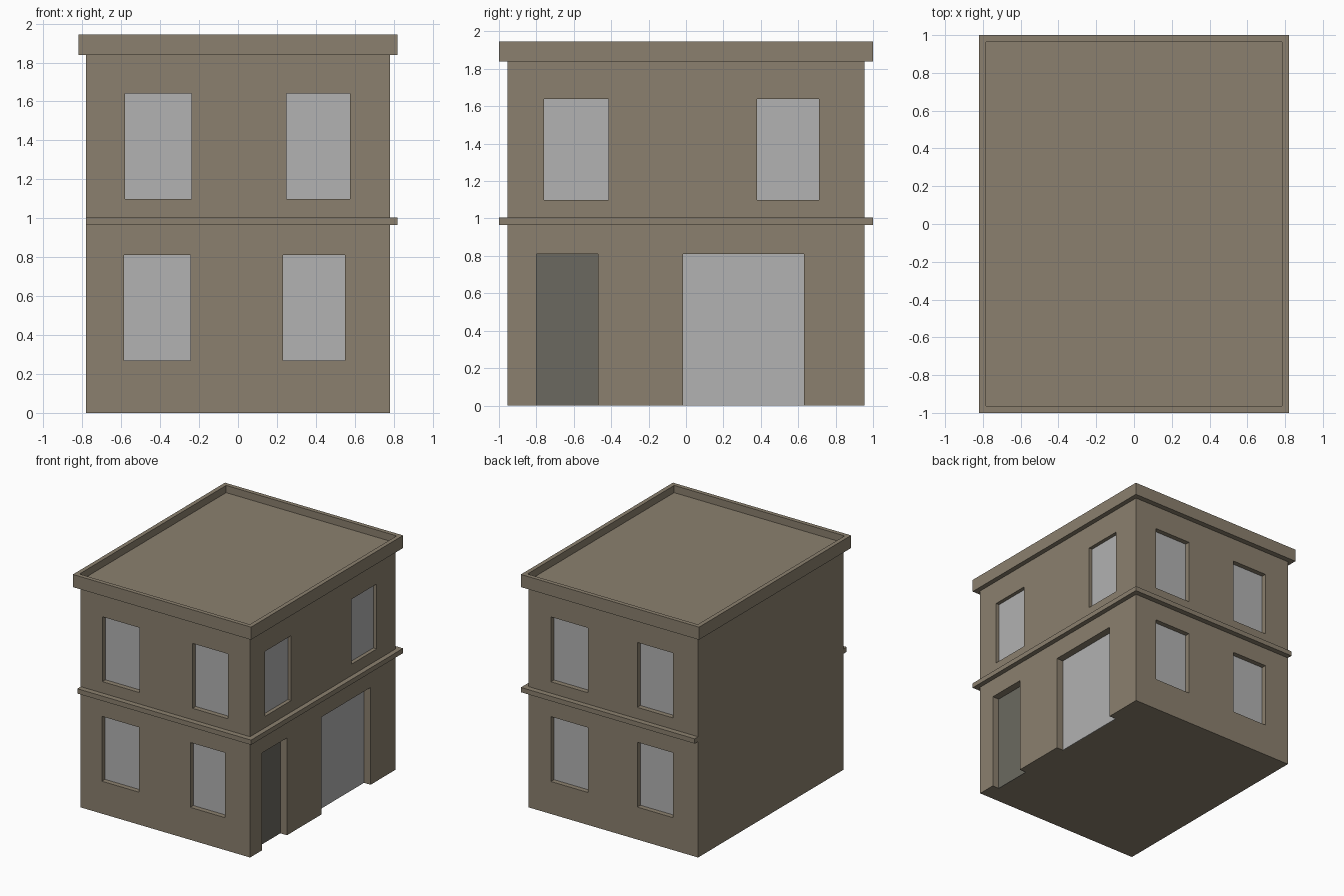
import bpy
import bmesh
from mathutils import Vector

cube = bpy.data.objects.get("Cube")
if cube:
    bpy.data.objects.remove(cube, do_unlink=True)


def material(name, rgb):
    m = bpy.data.materials.new(name)
    m.use_nodes = True
    m.diffuse_color = (*rgb, 1)
    m.node_tree.nodes["Principled BSDF"].inputs["Base Color"].default_value = (*rgb, 1)
    return m


STONE = material("tan_stone", (0.258, 0.216, 0.156))
GLASS = material("pale_grey_glass", (0.445, 0.445, 0.445))
DOOR = material("dark_grey_door", (0.147, 0.141, 0.117))


def add_object(name, bm, mat):
    bmesh.ops.recalc_face_normals(bm, faces=bm.faces)
    mesh = bpy.data.meshes.new(name)
    bm.to_mesh(mesh)
    bm.free()
    mesh.materials.append(mat)
    ob = bpy.data.objects.new(name, mesh)
    bpy.context.collection.objects.link(ob)
    return ob


def box_mesh(lo, hi):
    lo, hi = Vector(lo), Vector(hi)
    bm = bmesh.new()
    bmesh.ops.create_cube(bm, size=1)
    bmesh.ops.scale(bm, vec=hi - lo, verts=bm.verts)
    bmesh.ops.translate(bm, vec=(lo + hi) / 2, verts=bm.verts)
    return bm


def box(name, lo, hi, mat):
    return add_object(name, box_mesh(lo, hi), mat)


WX, WY = 0.78, 0.955          # wall half sizes
OX, OY = 0.82, 1.0            # trim half sizes
UPPER, LOWER, GROUND = (1.10, 1.64), (0.27, 0.81), (0, 0.81)

walls = box("walls", (-WX, -WY, 0), (WX, WY, 1.86), STONE)

# Openings: name, side, span along the wall, height span, depth, colour
openings = [
    ("front_upper_window_right", "front", (-0.58, -0.24), UPPER, 0.045, GLASS),
    ("front_upper_window_left", "front", (0.25, 0.575), UPPER, 0.045, GLASS),
    ("front_lower_window_right", "front", (-0.585, -0.245), LOWER, 0.045, GLASS),
    ("front_lower_window_left", "front", (0.23, 0.55), LOWER, 0.045, GLASS),
    ("side_upper_window_front", "side", (-0.76, -0.415), UPPER, 0.035, GLASS),
    ("side_upper_window_back", "side", (0.38, 0.71), UPPER, 0.035, GLASS),
    ("side_door", "side", (-0.80, -0.47), GROUND, 0.065, DOOR),
    ("side_shop_window", "side", (-0.015, 0.63), GROUND, 0.065, GLASS),
]
for floor, heights in (("upper", UPPER), ("lower", LOWER)):
    openings += [
        (f"back_{floor}_window_left", "back", (0.235, 0.575), heights, 0.045, GLASS),
        (f"back_{floor}_window_right", "back", (-0.55, -0.22), heights, 0.045, GLASS),
    ]


def wall_span(side, along, heights, start, end):
    """Box corners for a slab between two depths behind a wall face."""
    (a, b), (z0, z1) = along, heights
    if side == "side":
        return (WX - end, a, z0), (WX - start, b, z1)
    if side == "back":
        return (a, WY - end, z0), (b, WY - start, z1)
    return (a, -WY + start, z0), (b, -WY + end, z1)


# Cut each recess and set a pane at its back
for name, side, along, heights, depth, mat in openings:
    low = heights[0] if heights[0] > 0 else -0.1
    cutter = box("cutter", *wall_span(side, along, (low, heights[1]), -0.1, depth), STONE)
    cutter.hide_render = True
    mod = walls.modifiers.new("recess", "BOOLEAN")
    mod.operation = "DIFFERENCE"
    mod.solver = "EXACT"
    mod.object = cutter
    bpy.context.view_layer.objects.active = walls
    bpy.ops.object.modifier_apply(modifier=mod.name)
    bpy.data.objects.remove(cutter, do_unlink=True)
    box(name, *wall_span(side, along, heights, depth - 0.004, depth + 0.002), mat)

# Ledge between floors, around three sides only
outline = [(-WX, -OY), (OX, -OY), (OX, OY), (-WX, OY),
           (-WX, WY), (WX, WY), (WX, -WY), (-WX, -WY)]
bm = bmesh.new()
face = bm.faces.new([bm.verts.new((x, y, 0.965)) for x, y in outline])
ext = bmesh.ops.extrude_face_region(bm, geom=[face])
bmesh.ops.translate(bm, vec=(0, 0, 0.04),
                    verts=[v for v in ext["geom"] if isinstance(v, bmesh.types.BMVert)])
add_object("floor_ledge", bm, STONE)

# Cornice with a sunken flat roof
bm = box_mesh((-OX, -OY, 1.84), (OX, OY, 1.945))
bm.normal_update()
top = max(bm.faces, key=lambda f: f.calc_center_median().z)
bmesh.ops.inset_region(bm, faces=[top], thickness=0.05)
ext = bmesh.ops.extrude_face_region(bm, geom=[top])
bmesh.ops.delete(bm, geom=[top], context="FACES_ONLY")
bmesh.ops.translate(bm, vec=(0, 0, -0.06),
                    verts=[v for v in ext["geom"] if isinstance(v, bmesh.types.BMVert)])
add_object("cornice_and_roof", bm, STONE)
